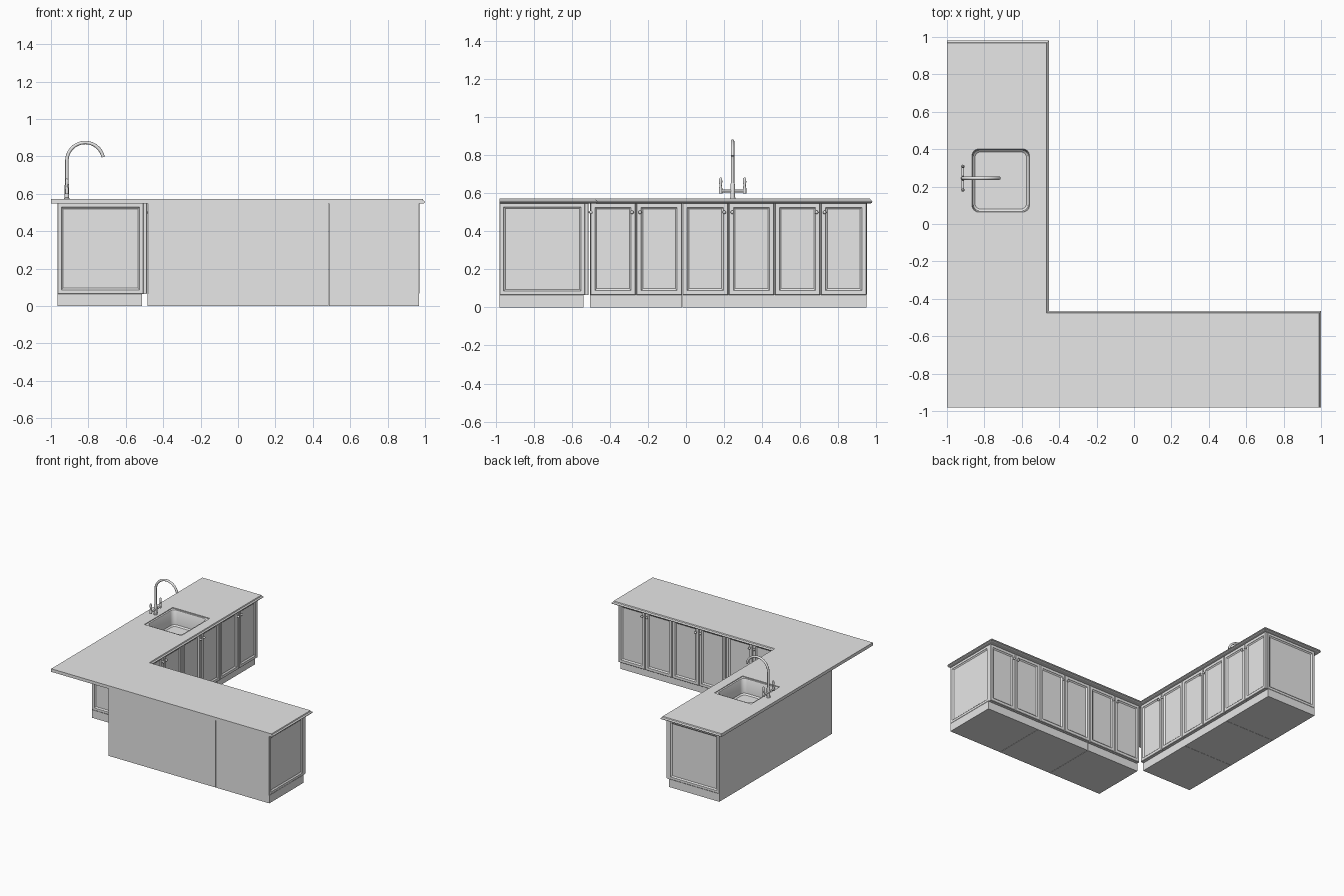
import bpy, bmesh, math
from mathutils import Matrix, Vector

cube = bpy.data.objects.get("Cube")
if cube:
    bpy.data.objects.remove(cube, do_unlink=True)

GREY = bpy.data.materials.new("light_grey")
GREY.use_nodes = True
GREY.diffuse_color = (0.8, 0.8, 0.8, 1)
GREY.node_tree.nodes["Principled BSDF"].inputs["Base Color"].default_value = GREY.diffuse_color


def add(name, mesh, smooth=False):
    obj = bpy.data.objects.new(name, mesh)
    bpy.context.scene.collection.objects.link(obj)
    mesh.materials.clear()
    mesh.materials.append(GREY)
    mesh.polygons.foreach_set("use_smooth", [smooth] * len(mesh.polygons))
    return obj


def from_bm(name, bm, frame=None, smooth=False):
    mesh = bpy.data.meshes.new(name)
    if frame is not None:
        bm.transform(frame)
    bm.to_mesh(mesh)
    bm.free()
    return add(name, mesh, smooth)


def box_bm(lo, hi):
    lo, hi = Vector(lo), Vector(hi)
    bm = bmesh.new()
    bmesh.ops.create_cube(bm, size=1, matrix=Matrix.Translation((lo + hi) / 2)
                          @ Matrix.Diagonal((*(hi - lo), 1)))
    return bm


def facing(bm, direction):
    bm.normal_update()
    return [f for f in bm.faces if f.normal.dot(Vector(direction)) > 0.99]


def panel(name, width, thick, stile, frame):
    """Framed slab with a sunken field, front facing local -y."""
    bm = box_bm((-width / 2, -thick, BASE), (width / 2, 0, TOP))
    front = facing(bm, (0, -1, 0))
    bmesh.ops.inset_region(bm, faces=front, thickness=0.004, depth=0.003)
    bmesh.ops.inset_region(bm, faces=front, thickness=stile - 0.012)
    bmesh.ops.inset_region(bm, faces=front, thickness=0.003, depth=-0.004)
    bmesh.ops.inset_region(bm, faces=front, thickness=0.01, depth=-0.005)
    return from_bm(name, bm, frame)


def loft(name, rings, cap_start, cap_end):
    bm = bmesh.new()
    loops = [[bm.verts.new(p) for p in ring] for ring in rings]
    n = len(loops[0])
    for a, b in zip(loops, loops[1:]):
        for i in range(n):
            j = (i + 1) % n
            bm.faces.new((a[i], a[j], b[j], b[i]))
    if cap_start:
        bm.faces.new(loops[0][::-1])
    if cap_end:
        bm.faces.new(loops[-1])
    return from_bm(name, bm)


def tube(name, points, radii):
    """Round tube along a path, with a radius at each point."""
    curve = bpy.data.curves.new(name, "CURVE")
    curve.dimensions = "3D"
    curve.bevel_depth = 1
    curve.bevel_resolution = 4
    curve.use_fill_caps = True
    spline = curve.splines.new("POLY")
    spline.points.add(len(points) - 1)
    for sp, p, r in zip(spline.points, points, radii):
        sp.co = (*p, 1)
        sp.radius = r
    tmp = bpy.data.objects.new(name + "_path", curve)
    bpy.context.scene.collection.objects.link(tmp)
    deps = bpy.context.evaluated_depsgraph_get()
    mesh = bpy.data.meshes.new_from_object(tmp.evaluated_get(deps))
    bpy.data.objects.remove(tmp, do_unlink=True)
    return add(name, mesh, True)


BASE, TOP = 0.065, 0.55
UNIT, END, DOOR = 0.485, 0.012, 0.018


def cabinet_row(label, frame, depth):
    """Three double-door cabinets; doors face local -y, row runs along +x."""
    length = 3 * UNIT
    for k in range(3):
        u0, u1 = k * UNIT, (k + 1) * UNIT
        tag = f"{label}_{k + 1}"
        # Plinth and open-topped body
        from_bm(f"plinth_{tag}", box_bm((u0 + 0.001, 0.008, 0), (u1 - 0.001, depth, BASE)), frame)
        body = box_bm((max(u0 + 0.001, END), 0, BASE), (min(u1 - 0.001, length - END), depth, TOP))
        bmesh.ops.delete(body, geom=facing(body, (0, 0, 1)), context="FACES")
        from_bm(f"cabinet_body_{tag}", body, frame)
        # Doors and knobs on either side of the middle seam
        mid = (u0 + u1) / 2
        for side, word in ((-1, "a"), (1, "b")):
            place = frame @ Matrix.Translation((mid + side * UNIT / 4, 0, 0))
            panel(f"door_{tag}{word}", UNIT / 2 - 0.004, DOOR - 0.003, 0.042, place)
            bm = bmesh.new()
            at = Matrix.Translation((mid + side * 0.021, -DOOR - 0.012, 0.5))
            bmesh.ops.create_uvsphere(bm, u_segments=16, v_segments=10, radius=0.009, matrix=at)
            stem = Matrix.Translation((mid + side * 0.021, -DOOR - 0.003, 0.5)) @ Matrix.Rotation(math.pi / 2, 4, "X")
            bmesh.ops.create_cone(bm, cap_ends=True, segments=12, radius1=0.005,
                                  radius2=0.005, depth=0.012, matrix=stem)
            from_bm(f"knob_{tag}{word}", bm, frame, True)
    # Framed panels closing both ends
    for u, angle, word in ((END, -math.pi / 2, "start"), (length - END, math.pi / 2, "finish")):
        place = frame @ Matrix.Translation((u, depth / 2, 0)) @ Matrix.Rotation(angle, 4, "Z")
        panel(f"end_panel_{label}_{word}", depth, END - 0.003, 0.038, place)


cabinet_row("sink_run", Matrix.Translation((-0.505, -0.505, 0)) @ Matrix.Rotation(math.pi / 2, 4, "Z"), 0.46)
cabinet_row("long_run", Matrix.Translation((0.97, -0.53, 0)) @ Matrix.Rotation(math.pi, 4, "Z"), 0.45)


# L-shaped worktop with a moulded edge on its finished sides
def outline(d, z):
    return [(-1, -0.98, z), (1 - d, -0.98, z), (1 - d, -0.465 - d, z),
            (-0.455 - d, -0.465 - d, z), (-0.455 - d, 0.98 - d, z), (-1, 0.98 - d, z)]


edge = [(0.01, 0.547), (0.002, 0.551), (0, 0.556), (0.003, 0.561), (0.009, 0.564), (0.012, 0.572)]
worktop = loft("worktop", [outline(d, z) for d, z in edge], True, True)

# Sink opening cut through the worktop
X0, X1, Y0, Y1 = -0.88, -0.545, 0.05, 0.415
cutter = from_bm("sink_cutter", box_bm((X0, Y0, 0.5), (X1, Y1, 0.6)))
cutter.hide_render = True
cut = worktop.modifiers.new("sink_opening", "BOOLEAN")
cut.operation = "DIFFERENCE"
cut.solver = "EXACT"
cut.object = cutter
deps = bpy.context.evaluated_depsgraph_get()
worktop.data = bpy.data.meshes.new_from_object(worktop.evaluated_get(deps))
worktop.modifiers.clear()
bpy.data.objects.remove(cutter, do_unlink=True)


# Sink: flat rim, rounded basin
def rounded(inset, r, z):
    pts = []
    corners = ((X1, Y1, -1, -1), (X0, Y1, 1, -1), (X0, Y0, 1, 1), (X1, Y0, -1, 1))
    for q, (cx, cy, sx, sy) in enumerate(corners):
        for i in range(7):
            a = math.pi / 2 * (q + i / 6)
            pts.append((cx + sx * (inset + r) + r * math.cos(a),
                        cy + sy * (inset + r) + r * math.sin(a), z))
    return pts


loft("sink_basin", [rounded(0, 0.001, 0.566), rounded(0.014, 0.035, 0.566), rounded(0.017, 0.035, 0.56),
                    rounded(0.02, 0.035, 0.45), rounded(0.03, 0.03, 0.44)], False, True)
tube("sink_drain", [(-0.82, 0.245, 0.438), (-0.82, 0.245, 0.444)], [0.025, 0.025])

# Tap: stepped column, arched spout, cross bar and two levers
TX, TY, R = -0.915, 0.245, 0.098
tube("tap_column", [(TX, TY, z) for z in (0.57, 0.578, 0.579, 0.645, 0.655)],
     [0.015, 0.015, 0.012, 0.012, 0.009])
arch = [(TX, TY, 0.64)]
for i in range(25):
    a = math.pi - math.radians(168) * i / 24
    arch.append((TX + R + R * math.cos(a), TY, 0.776 + R * math.sin(a)))
tube("tap_spout", arch, [0.009] * len(arch))
tube("tap_cross_bar", [(TX, TY - 0.07, 0.612), (TX, TY + 0.07, 0.612)], [0.007, 0.007])
for side, word in ((-1, "right"), (1, "left")):
    tube(f"tap_lever_{word}", [(TX, TY + side * 0.063, z) for z in (0.6, 0.625, 0.64, 0.66, 0.675, 0.683)],
         [0.009, 0.009, 0.006, 0.009, 0.008, 0.003])

for obj in bpy.context.scene.objects:
    obj.select_set(obj.name.startswith(("tap_", "sink_", "knob_")))
    if obj.select_get():
        bpy.context.view_layer.objects.active = obj
bpy.ops.object.shade_smooth_by_angle(angle=math.radians(35))
